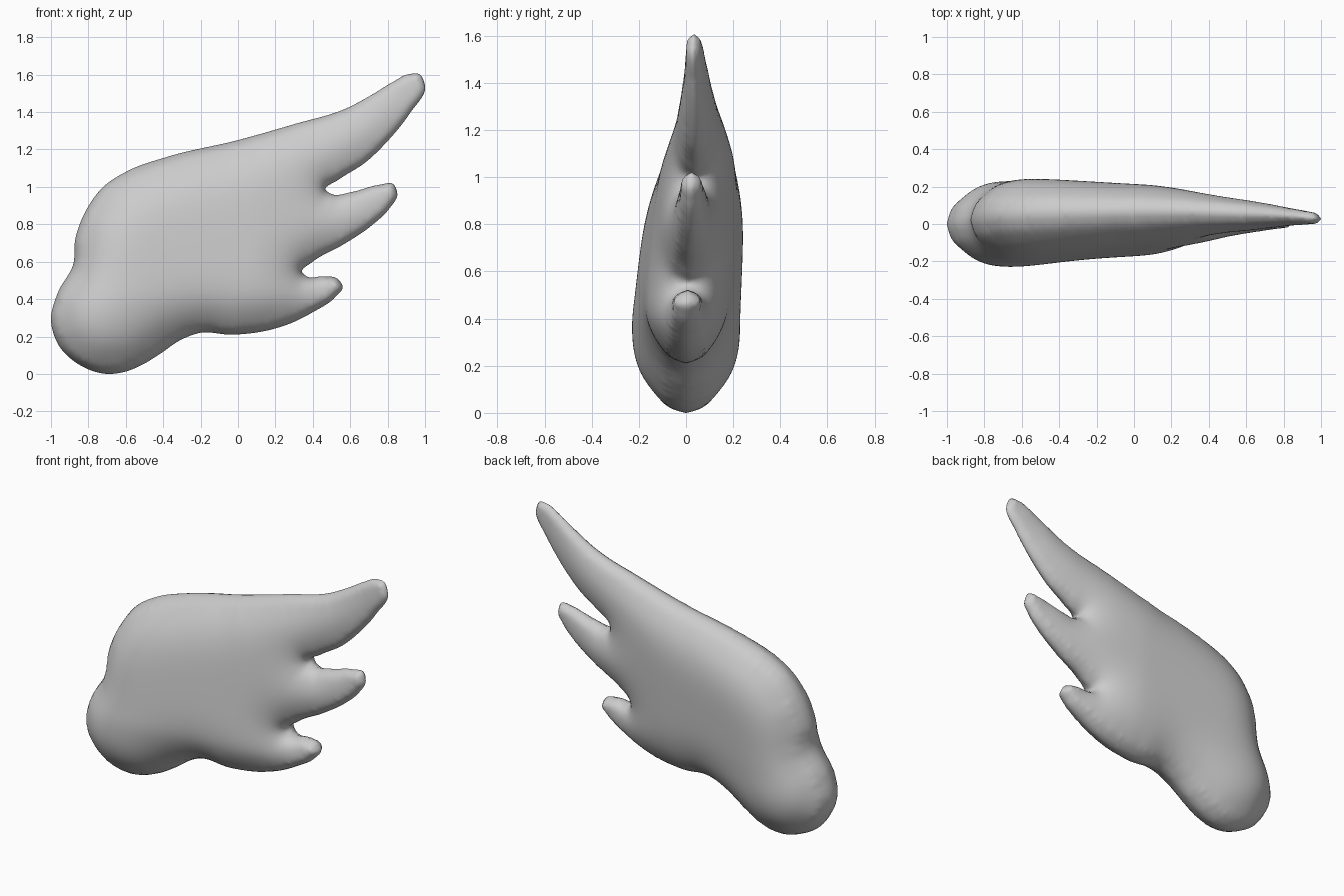
import bpy, bmesh, math
from mathutils import Vector, kdtree
from mathutils.geometry import delaunay_2d_cdt

if "Cube" in bpy.data.objects:
    bpy.data.objects.remove(bpy.data.objects["Cube"])

# Wing silhouette (x, z), clockwise from the root bulb
OUTLINE = [(-.70, 0), (-.85, .05), (-.95, .14), (-1, .29), (-.965, .43), (-.88, .59),
           (-.87, .72), (-.82, .86), (-.72, 1.0), (-.58, 1.09), (-.38, 1.16), (0, 1.25),
           (.3, 1.335), (.58, 1.42), (.72, 1.495), (.83, 1.562), (.91, 1.602), (.97, 1.602),
           (1, 1.54), (.92, 1.395), (.8, 1.245), (.68, 1.13), (.54, 1.04), (.468, .985),
           (.5, .962), (.61, .973), (.75, 1.01), (.83, 1.015), (.852, .96), (.81, .885),
           (.71, .79), (.56, .69), (.4, .6), (.342, .545), (.37, .52), (.46, .522),
           (.53, .51), (.56, .465), (.52, .41), (.4, .33), (.28, .27), (.16, .233),
           (-.04, .21), (-.2, .22), (-.3, .185), (-.42, .105), (-.52, .045), (-.61, .01)]


def clamp(t):
    return max(0, min(1, t))


def smooth_loop(pts, step=.013):
    """Closed Catmull-Rom curve sampled at an even step."""
    p = [Vector(q) for q in pts]
    n, out = len(p), []
    for i in range(n):
        a, b, c, d = p[i - 1], p[i], p[(i + 1) % n], p[(i + 2) % n]
        l0, l1, l2 = (b - a).length, (c - b).length, (d - c).length
        m1 = ((c - b) / l1 * l0 + (b - a) / l0 * l1) / (l0 + l1) * l1
        m2 = ((d - c) / l2 * l1 + (c - b) / l1 * l2) / (l1 + l2) * l1
        k = max(2, round(l1 / step))
        for j in range(k):
            t = j / k
            out.append(b * (2*t**3 - 3*t*t + 1) + m1 * (t**3 - 2*t*t + t)
                       + c * (3*t*t - 2*t**3) + m2 * (t**3 - t*t))
    return out


def inside(q, loop):
    hit = False
    a = loop[-1]
    for b in loop:
        if (a.y > q.y) != (b.y > q.y) and q.x < (b.x - a.x) * (q.y - a.y) / (b.y - a.y) + a.x:
            hit = not hit
        a = b
    return hit


loop = smooth_loop(OUTLINE)
n = len(loop)
tree = kdtree.KDTree(n)
for i, q in enumerate(loop):
    tree.insert((q.x, q.y, 0), i)
tree.balance()


def dist(q):
    return tree.find((q.x, q.y, 0))[2]


# Interior points: rings hugging the edge, then a regular grid
inner = []
for off in (.005, .018, .036):
    for i, q in enumerate(loop):
        t = (loop[(i + 1) % n] - loop[i - 1]).normalized()
        r = q + Vector((t.y, -t.x)) * off
        if dist(r) > off * .95 and inside(r, loop):
            inner.append(r)
S = .024
for i in range(86):
    for j in range(69):
        q = Vector((-1 + i * S + (j % 2) * S / 2, j * S))
        if dist(q) > .05 and inside(q, loop):
            inner.append(q)

res = delaunay_2d_cdt(loop + inner, [(i, (i + 1) % n) for i in range(n)], [], 1, 1e-5)
pts, tris = res[0], res[2]

# Inflation height from the edge distance, relaxed to soften the ridges
d = [dist(q) for q in pts]
u = []
for q, x in zip(pts, d):
    s = min(x / (.32 - .15 * clamp((q.x + .1) / .6)), 1)
    u.append(2 * s - s * s)
near = [set() for _ in pts]
for f in tris:
    for a in f:
        near[a].update(b for b in f if b != a)
for _ in range(16):
    new = []
    for i in range(len(pts)):
        w = clamp((d[i] - .02) / .05)
        new.append(u[i] + w * (sum(u[k] for k in near[i]) / len(near[i]) - u[i]) if w else u[i])
    u = new


def thickness(x, z):
    return .24 - .075 * (x + .7) - .025 * max(0, z - .4) - .022 * clamp((x - .1) / .4)


def centre(x, z):
    return .08 * max(0, z - .4) * (1 - .7 * max(0, x) ** 1.5)


# Front and back shells sharing the silhouette edge
bm = bmesh.new()
rim = {}
for side in (-1, 1):
    vs = []
    for i, q in enumerate(pts):
        c = centre(q.x, q.y)
        if d[i] < 1e-4:
            if i not in rim:
                rim[i] = bm.verts.new((q.x, c, q.y))
            vs.append(rim[i])
        else:
            vs.append(bm.verts.new((q.x, c + side * thickness(q.x, q.y) * math.sqrt(u[i]), q.y)))
    for f in tris:
        bm.faces.new([vs[k] for k in f])
bmesh.ops.delete(bm, geom=[v for v in bm.verts if not v.link_faces], context='VERTS')
bmesh.ops.recalc_face_normals(bm, faces=bm.faces)

# Even out the surface, keeping the silhouette edge in place
edge = set(rim.values())
body = [v for v in bm.verts if v not in edge]
for _ in range(5):
    bmesh.ops.smooth_vert(bm, verts=body, factor=.5, use_axis_x=True, use_axis_y=True,
                          use_axis_z=True)
for f in bm.faces:
    f.smooth = True
me = bpy.data.meshes.new("wing")
bm.to_mesh(me)
bm.free()
wing = bpy.data.objects.new("wing", me)
bpy.context.collection.objects.link(wing)
